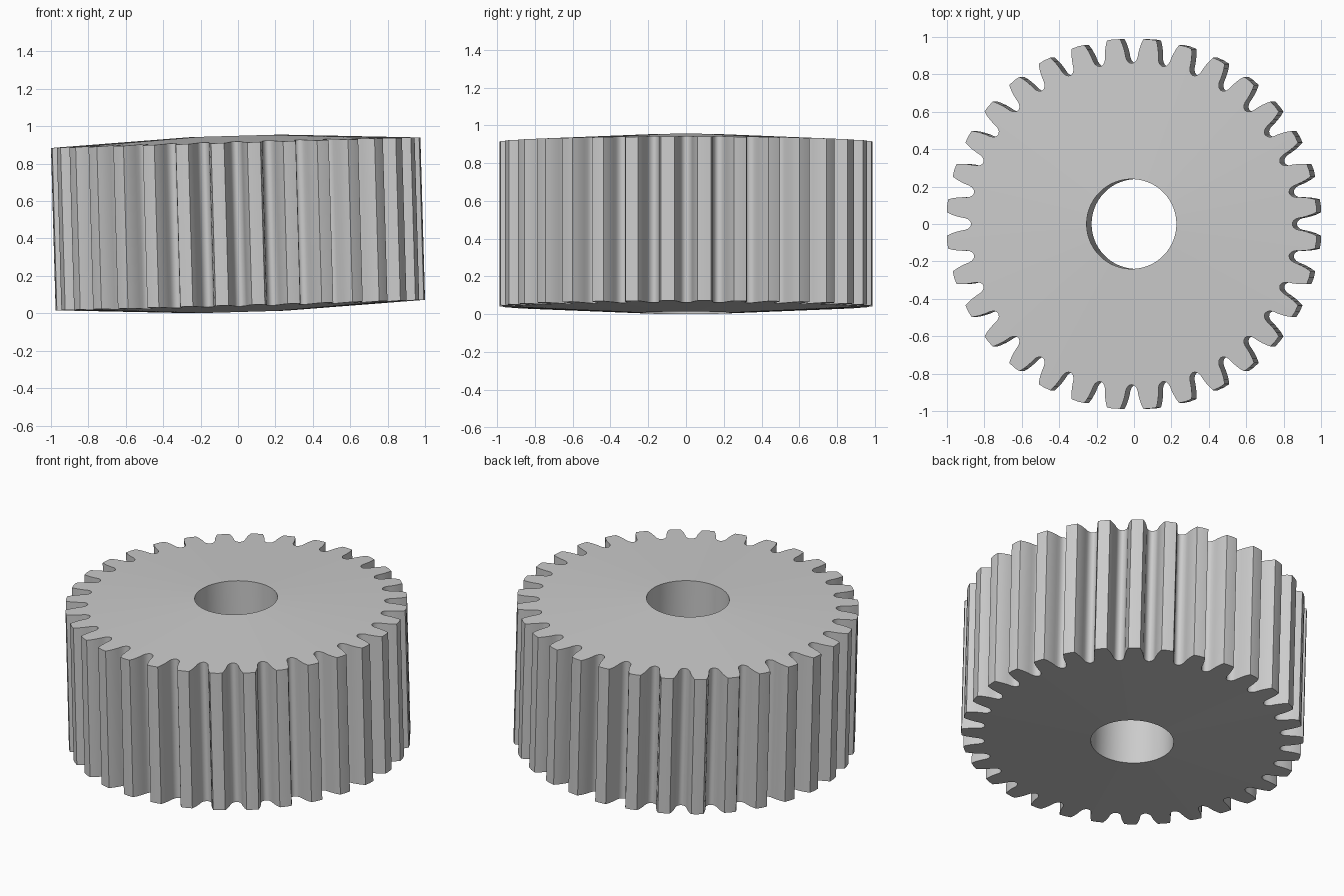
import bpy
import bmesh
from math import radians, sin, cos, pi

cube = bpy.data.objects.get("Cube")
if cube:
    bpy.data.objects.remove(cube, do_unlink=True)

TEETH = 32
PITCH = 2 * pi / TEETH
HOLE = 0.24          # bore radius
HUB_H = 0.471        # half thickness at the bore
RIM_SLOPE = 0.049    # faces fall away gently towards the teeth

# Half tooth from tip to valley: (radius, half width)
flank = [(0.99, 0.035), (0.965, 0.044), (0.94, 0.050), (0.915, 0.054),
         (0.892, 0.056), (0.878, 0.060), (0.867, 0.067), (0.861, 0.076)]
half = [(r, w / r) for r, w in flank]
tooth = ([(r, -a) for r, a in reversed(half)] + [(0.992, 0)] + half
         + [(0.859, PITCH / 2)])
outline = [(r, a + (i + 0.5) * PITCH) for i in range(TEETH) for r, a in tooth]


def half_height(r):
    return HUB_H - RIM_SLOPE * (r - HOLE)


# Four rings of points: outer top, bore top, bore bottom, outer bottom
bm = bmesh.new()
rings = []
for side, is_bore in ((1, False), (1, True), (-1, True), (-1, False)):
    ring = []
    for r, a in outline:
        rad = HOLE if is_bore else r
        ring.append(bm.verts.new((rad * cos(a), rad * sin(a), side * half_height(rad))))
    rings.append(ring)

# Join each ring to the next: top face, bore, bottom face, teeth
n = len(outline)
for k in range(4):
    a, b = rings[k], rings[(k + 1) % 4]
    for i in range(n):
        j = (i + 1) % n
        bm.faces.new((a[i], a[j], b[j], b[i]))
bmesh.ops.recalc_face_normals(bm, faces=bm.faces)

mesh = bpy.data.meshes.new("spur_gear")
bm.to_mesh(mesh)
bm.free()

# Plain grey metal
grey = bpy.data.materials.new("plain_grey")
grey.use_nodes = True
colour = (0.6, 0.6, 0.6, 1)
grey.diffuse_color = colour
grey.node_tree.nodes["Principled BSDF"].inputs["Base Color"].default_value = colour
mesh.materials.append(grey)

# The gear leans very slightly to one side
gear = bpy.data.objects.new("spur_gear", mesh)
bpy.context.collection.objects.link(gear)
gear.location.z = 0.478
gear.rotation_euler.y = -radians(1.63)

bpy.context.view_layer.objects.active = gear
gear.select_set(True)
bpy.ops.object.shade_smooth_by_angle(angle=radians(30))
